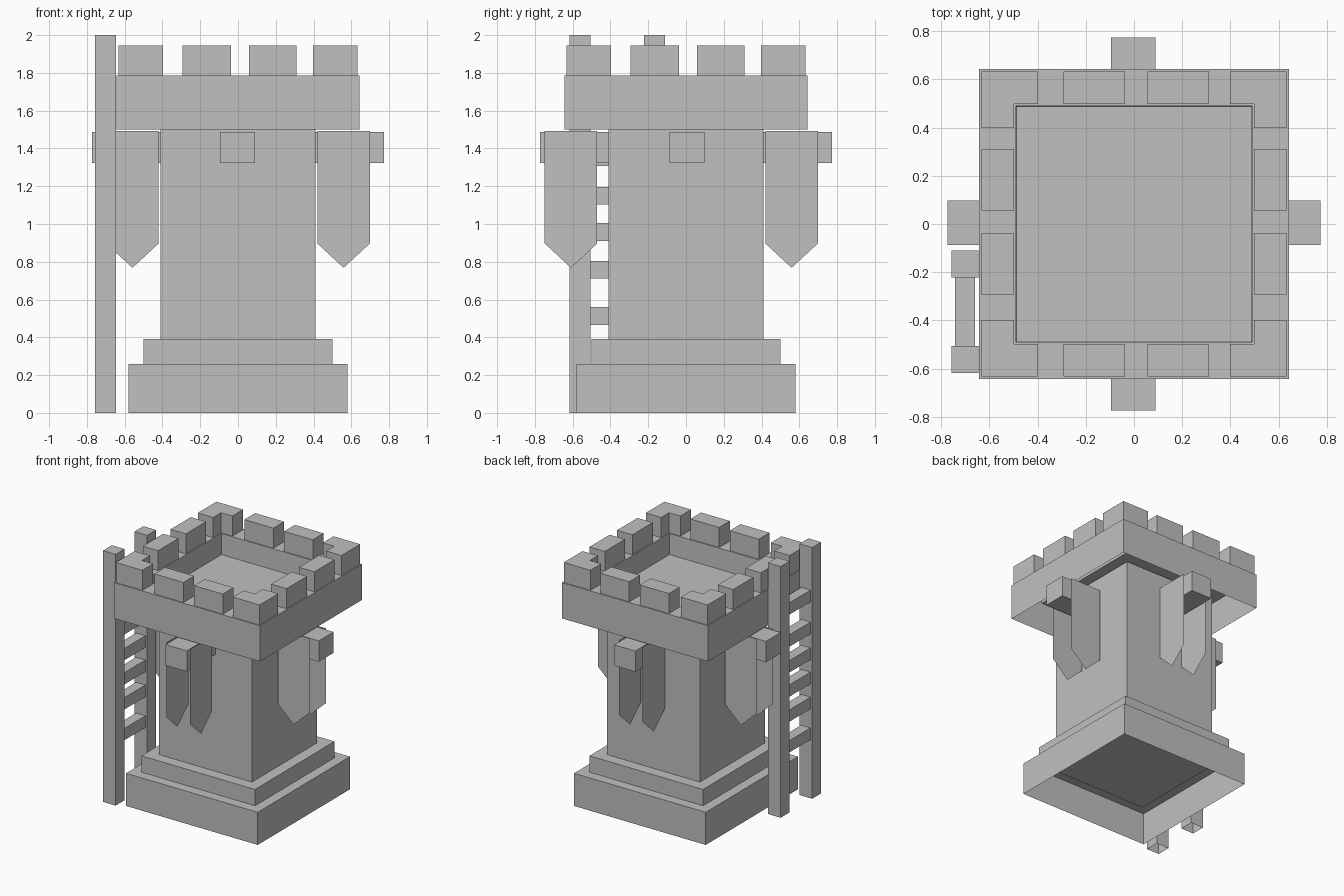
import bpy
import bmesh
from math import pi
from mathutils import Matrix, Vector

if "Cube" in bpy.data.objects:
    bpy.data.objects.remove(bpy.data.objects["Cube"], do_unlink=True)

stone = bpy.data.materials.new("stone grey")
stone.use_nodes = True
stone.diffuse_color = (0.53, 0.53, 0.53, 1)
stone.node_tree.nodes["Principled BSDF"].inputs["Base Color"].default_value = stone.diffuse_color


def finish(name, bm):
    mesh = bpy.data.meshes.new(name)
    bm.to_mesh(mesh)
    bm.free()
    mesh.materials.append(stone)
    obj = bpy.data.objects.new(name, mesh)
    bpy.context.collection.objects.link(obj)
    return obj


def prism(name, outline, z0, z1, open_bottom=False):
    """Upright prism over a plan outline given counter-clockwise."""
    bm = bmesh.new()
    base = bm.faces.new([bm.verts.new((x, y, z0)) for x, y in outline])
    top = bmesh.ops.extrude_face_region(bm, geom=[base], use_keep_orig=True)["geom"]
    moved = [v for v in top if isinstance(v, bmesh.types.BMVert)]
    bmesh.ops.translate(bm, vec=(0, 0, z1 - z0), verts=moved)
    bmesh.ops.recalc_face_normals(bm, faces=bm.faces)
    if open_bottom:
        low = [f for f in bm.faces if all(v.co.z < z0 + 0.001 for v in f.verts)]
        bmesh.ops.delete(bm, geom=low, context="FACES_ONLY")
    return finish(name, bm)


def box(name, x0, x1, y0, y1, z0, z1, open_bottom=False):
    return prism(name, [(x0, y0), (x1, y0), (x1, y1), (x0, y1)], z0, z1, open_bottom)


def square(name, half, z0, z1, open_bottom=False):
    return box(name, -half, half, -half, half, z0, z1, open_bottom)


# Stepped base and tower shaft
square("base", 0.58, 0, 0.26, True)
square("base_step", 0.50, 0.25, 0.39)
square("tower_shaft", 0.41, 0.245, 1.61)

# Parapet shell: outer wall, rim, inner wall and sunken deck
bm = bmesh.new()
rings = []
for half, z in [(0.642, 1.50), (0.642, 1.785), (0.49, 1.785), (0.485, 1.62)]:
    rings.append([bm.verts.new((sx * half, sy * half, z))
                  for sx, sy in [(-1, -1), (1, -1), (1, 1), (-1, 1)]])
for low, high in zip(rings, rings[1:]):
    for i in range(4):
        j = (i + 1) % 4
        bm.faces.new((low[i], low[j], high[j], high[i]))
bm.faces.new(rings[-1])
finish("parapet", bm)

# Battlements: an L-shaped corner and two blocks for each side
OUT, INN, ARM = 0.633, 0.498, 0.398
corner = [(OUT, OUT), (ARM, OUT), (ARM, INN), (INN, INN), (INN, ARM), (OUT, ARM)]
for i in range(4):
    turn = Matrix.Rotation(i * pi / 2, 2)
    pts = [tuple(turn @ Vector(p)) for p in corner]
    prism(f"corner_battlement_{i + 1}", pts, 1.78, 1.945)
for i, (a, b) in enumerate([(-0.293, -0.037), (0.057, 0.31)]):
    for side, s in [("front", -1), ("back", 1)]:
        y0, y1 = sorted((s * INN, s * OUT))
        box(f"{side}_battlement_{i + 1}", a, b, y0, y1, 1.78, 1.945)
    for side, s in [("right", -1), ("left", 1)]:
        x0, x1 = sorted((s * INN, s * OUT))
        box(f"{side}_battlement_{i + 1}", x0, x1, a, b, 1.78, 1.945)

# Beams on each side with a pointed banner sheet along both cheeks
BEAM, CHEEK, END = 0.093, 0.104, 0.773
for side, quarter, far in [("front", 0, 0.748), ("left", 1, 0.698),
                           ("back", 2, 0.698), ("right", 3, 0.698)]:
    turn = Matrix.Rotation(quarter * pi / 2, 4, "Z")
    shift = Matrix.Translation((-0.003, 0, 0) if quarter % 2 == 0 else (0, 0.005, 0))
    beam = box(f"{side}_beam", -BEAM, BEAM, -END, -0.40, 1.322, 1.488)
    beam.data.transform(shift @ turn)
    near = far - 0.278
    for label, x in [("a", -CHEEK), ("b", CHEEK)]:
        bm = bmesh.new()
        sheet = [(far, 1.493), (far, 0.897), ((far + near) / 2, 0.768),
                 (near, 0.897), (near, 1.493)]
        bm.faces.new([bm.verts.new((x, -d, z)) for d, z in sheet])
        if x < 0:
            bmesh.ops.reverse_faces(bm, faces=bm.faces)
        bm.transform(shift @ turn)
        finish(f"{side}_banner_{label}", bm)

# Ladder
for label, y in [("front", -0.618), ("back", -0.222)]:
    box(f"ladder_{label}_rail", -0.757, -0.645, y, y + 0.112, 0, 2, True)
for i, z in enumerate([0.513, 0.758, 0.957, 1.15, 1.355, 1.61]):
    box(f"ladder_rung_{i + 1}", -0.742, -0.66, -0.51, -0.215, z - 0.047, z + 0.047)
